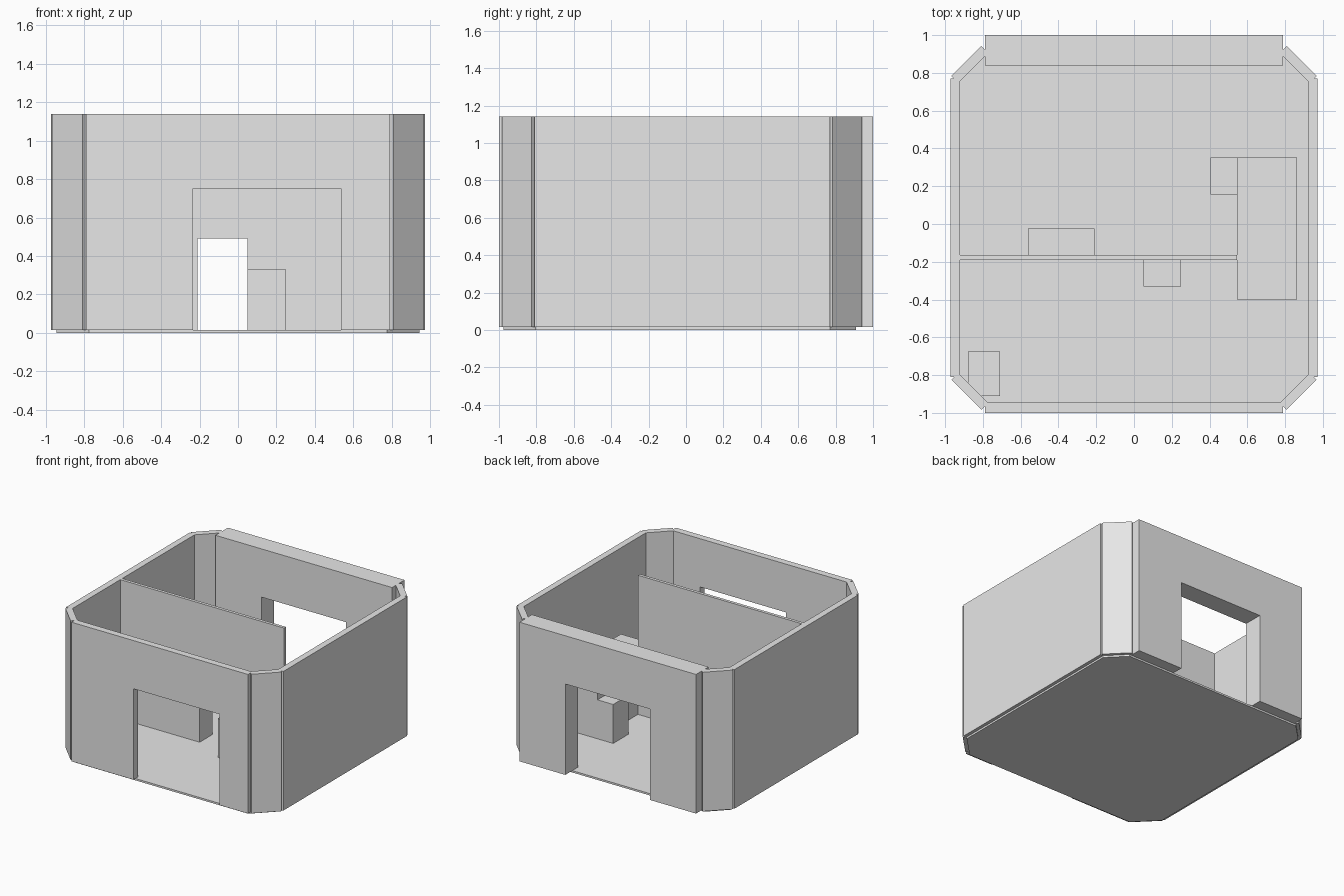
import bpy
import bmesh
from mathutils import Vector

cube = bpy.data.objects.get("Cube")
if cube:
    bpy.data.objects.remove(cube, do_unlink=True)

FLOOR = 0.015   # floor top and wall foot
TOP = 1.14      # wall top

grey = bpy.data.materials.new("plain_grey")
grey.use_nodes = True
grey.diffuse_color = (0.8, 0.8, 0.8, 1)
grey.node_tree.nodes["Principled BSDF"].inputs["Base Color"].default_value = (0.8, 0.8, 0.8, 1)


def prism(name, outline, offset):
    """Extrude a closed outline of 3D points along an offset."""
    bm = bmesh.new()
    face = bm.faces.new([bm.verts.new(p) for p in outline])
    ext = bmesh.ops.extrude_face_region(bm, geom=[face])
    moved = [v for v in ext["geom"] if isinstance(v, bmesh.types.BMVert)]
    bmesh.ops.translate(bm, verts=moved, vec=Vector(offset))
    bmesh.ops.recalc_face_normals(bm, faces=bm.faces)
    mesh = bpy.data.meshes.new(name)
    bm.to_mesh(mesh)
    bm.free()
    mesh.materials.append(grey)
    obj = bpy.data.objects.new(name, mesh)
    bpy.context.collection.objects.link(obj)
    return obj


def block(name, x0, x1, y0, y1, top):
    """Upright box standing on the floor."""
    base = [(x0, y0, FLOOR), (x1, y0, FLOOR), (x1, y1, FLOOR), (x0, y1, FLOOR)]
    return prism(name, base, (0, 0, top - FLOOR))


def doorway_wall(name, x0, x1, y0, y1, door_x0, door_x1, door_top):
    """Wall along x with a doorway open down to its foot."""
    profile = [(x0, FLOOR), (door_x0, FLOOR), (door_x0, door_top), (door_x1, door_top),
               (door_x1, FLOOR), (x1, FLOOR), (x1, TOP), (x0, TOP)]
    return prism(name, [(x, y0, z) for x, z in profile], (0, y1 - y0, 0))


# Floor slab with cut corners
half = [(0.775, -0.975), (0.945, -0.805), (0.945, 0.77), (0.805, 0.91)]
outline = half + [(-x, y) for x, y in reversed(half)]
prism("floor", [(x, y, 0) for x, y in outline], (0, 0, FLOOR))

# Outer walls
doorway_wall("front_wall", -0.79, 0.79, -1.0, -0.945, -0.235, 0.535, 0.75)
doorway_wall("back_wall", -0.79, 0.79, 0.84, 1.0, -0.38, 0.38, 0.75)
for side, s in (("left", 1), ("right", -1)):
    block(side + "_wall", *sorted((s * 0.92, s * 0.972)), -0.81, 0.77, TOP)

    # Diagonal corner panels
    for end, e, a, b in (("front", -1, (0.967, 0.825), (0.808, 0.984)),
                         ("back", 1, (0.967, 0.783), (0.808, 0.942))):
        t = 0.036
        quad = [a, b, (b[0] - t, b[1] - t), (a[0] - t, a[1] - t)]
        prism(f"{end}_{side}_corner", [(s * x, e * y, FLOOR) for x, y in quad],
              (0, 0, TOP - FLOOR))

# Inner partition with its doorway
doorway_wall("partition", -0.92, 0.545, -0.19, -0.165, -0.21, 0.05, 0.49)

# Block furniture
block("counter", 0.545, 0.862, -0.4, 0.352, 0.49)
block("counter_seat", 0.405, 0.545, 0.155, 0.352, 0.33)
block("partition_front_cabinet", 0.05, 0.25, -0.33, -0.19, 0.33)
block("partition_back_cabinet", -0.56, -0.21, -0.165, -0.025, 0.4)
block("corner_stand", -0.88, -0.71, -0.91, -0.675, 0.35)
